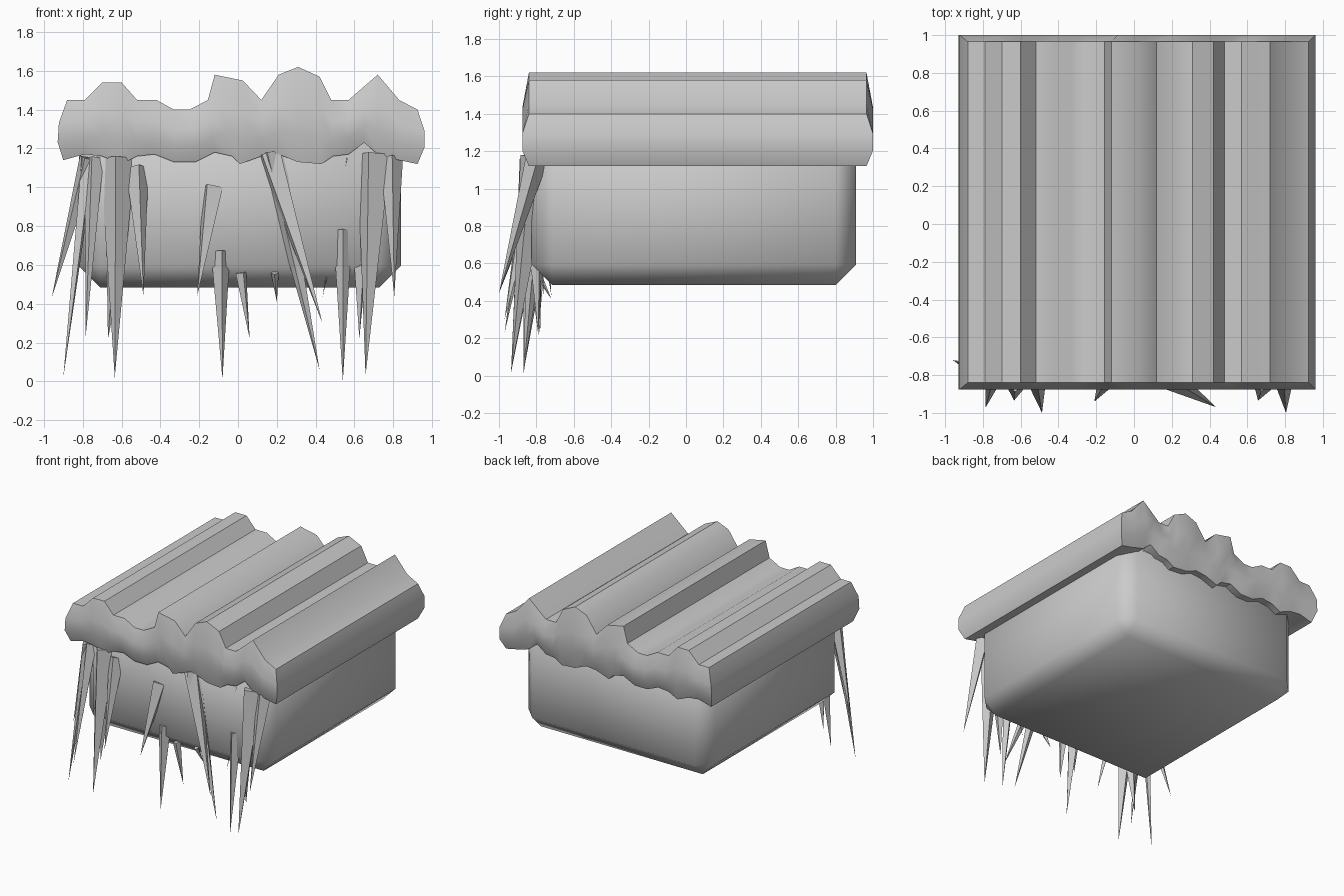
import bpy
import bmesh
import math
from mathutils import Vector

default_cube = bpy.data.objects.get("Cube")
if default_cube:
    bpy.data.objects.remove(default_cube, do_unlink=True)


def add_object(name, bm):
    """Turn a bmesh into a scene object with outward normals."""
    bmesh.ops.recalc_face_normals(bm, faces=bm.faces[:])
    mesh = bpy.data.meshes.new(name)
    bm.to_mesh(mesh)
    bm.free()
    obj = bpy.data.objects.new(name, mesh)
    bpy.context.collection.objects.link(obj)
    return obj


def smooth(obj, degrees):
    """Smooth shading that keeps edges above the angle sharp."""
    bpy.ops.object.select_all(action='DESELECT')
    bpy.context.view_layer.objects.active = obj
    obj.select_set(True)
    bpy.ops.object.shade_smooth_by_angle(angle=math.radians(degrees))


def make_block(name, low, high, chamfer):
    """Chamfered box between two opposite corners."""
    low, high = Vector(low), Vector(high)
    bm = bmesh.new()
    bmesh.ops.create_cube(bm, size=1)
    bmesh.ops.scale(bm, vec=high - low, verts=bm.verts)
    bmesh.ops.translate(bm, vec=(low + high) / 2, verts=bm.verts)
    bmesh.ops.bevel(bm, geom=bm.edges[:], offset=chamfer,
                    segments=1, affect='EDGES')
    obj = add_object(name, bm)
    smooth(obj, 60)
    return obj


def make_snow(name, top, bottom, front, back, rows, bulge):
    """Wavy slab: matching top and bottom outlines run front to back,
    with rims that swell outwards between them."""
    bm = bmesh.new()
    last_col, last_row = len(top) - 1, len(rows) - 1
    sheets = []
    for y, outward in ((front, -bulge), (back, bulge)):
        sheet = []
        for t, swell in rows:
            line = []
            for col, (upper, lower) in enumerate(zip(top, bottom)):
                x, z = Vector(upper).lerp(Vector(lower), t)
                side = (col == last_col) - (col == 0)
                line.append(bm.verts.new((x + side * bulge * swell,
                                          y + outward * swell, z)))
            sheet.append(line)
        sheets.append(sheet)
    near, far = sheets

    # Front and back rims
    for sheet in sheets:
        for a, b in zip(sheet, sheet[1:]):
            for c in range(last_col):
                bm.faces.new((a[c], a[c + 1], b[c + 1], b[c]))
    # Top and underside
    for r in (0, last_row):
        for c in range(last_col):
            bm.faces.new((near[r][c], near[r][c + 1],
                          far[r][c + 1], far[r][c]))
    # Left and right rims
    for c in (0, last_col):
        for r in range(last_row):
            bm.faces.new((near[r][c], near[r + 1][c],
                          far[r + 1][c], far[r][c]))
    obj = add_object(name, bm)
    smooth(obj, 35)
    return obj


def make_icicle(name, root, tip, radius, sides=4):
    """Thin flat-sided cone pointing from its root to its tip."""
    root, tip = Vector(root), Vector(tip)
    axis = tip - root
    bm = bmesh.new()
    bmesh.ops.create_cone(bm, cap_ends=True, segments=sides, radius1=radius,
                          radius2=0, depth=axis.length)
    turn = axis.to_track_quat('Z', 'Y').to_matrix()
    bmesh.ops.rotate(bm, matrix=turn, verts=bm.verts)
    bmesh.ops.translate(bm, vec=(root + tip) / 2, verts=bm.verts)
    return add_object(name, bm)


# Block under the snow
make_block("block", (-.82, -.825, .485), (.84, .91, 1.3), .11)

# Snow slab outlines, right to left side of the model
snow_top = [
    (-.88, 1.45), (-.79, 1.45), (-.7, 1.54), (-.6, 1.54), (-.52, 1.45),
    (-.42, 1.45), (-.33, 1.4), (-.25, 1.4), (-.155, 1.45), (-.12, 1.58),
    (.025, 1.55), (.12, 1.45), (.21, 1.58), (.31, 1.62), (.42, 1.57),
    (.48, 1.45), (.57, 1.45), (.65, 1.52), (.72, 1.58), (.83, 1.45),
    (.925, 1.4)]
snow_bottom = [
    (-.9, 1.14), (-.79, 1.17), (-.7, 1.16), (-.6, 1.12), (-.52, 1.16),
    (-.43, 1.17), (-.33, 1.13), (-.22, 1.13), (-.12, 1.18), (-.03, 1.16),
    (.01, 1.12), (.12, 1.16), (.21, 1.17), (.31, 1.13), (.43, 1.12),
    (.49, 1.16), (.57, 1.17), (.65, 1.23), (.72, 1.17), (.83, 1.14),
    (.925, 1.12)]
rim_rows = [(0, 0), (.38, 1), (.7, 1), (1, 0)]
make_snow("snow_slab", snow_top, snow_bottom, -.84, .965, rim_rows, .035)

# Icicles: root x and z, tip, radius
icicles = [
    (-.77, 1.15, (-.96, -.72, .43), .05),
    (-.77, 1.15, (-.9, -.87, .02), .04),
    (-.74, 1.15, (-.785, -.97, .23), .05),
    (-.62, 1.15, (-.635, -.935, .02), .09),
    (-.62, .75, (-.67, -.79, .22), .06),
    (-.52, 1.1, (-.487, -1, .44), .06),
    (-.13, 1, (-.21, -.94, .44), .06),
    (-.09, .67, (-.08, -.87, .01), .05),
    (.015, .56, (.06, -.78, .22), .03),
    (.19, .56, (.2, -.72, .41), .02),
    (.17, 1.18, (.42, -.87, .06), .07),
    (.16, 1.17, (.435, -.97, .3), .07),
    (.57, 1.15, (.435, -.76, .43), .03),
    (.54, .78, (.54, -.87, 0), .05),
    (.7, 1.17, (.657, -.935, .03), .09),
    (.63, .6, (.625, -.79, .22), .035),
    (.79, 1.15, (.805, -1, .44), .06)]
for number, (x, z, tip, radius) in enumerate(icicles, start=1):
    make_icicle(f"icicle_{number}", (x, -.8, z), tip, radius)
